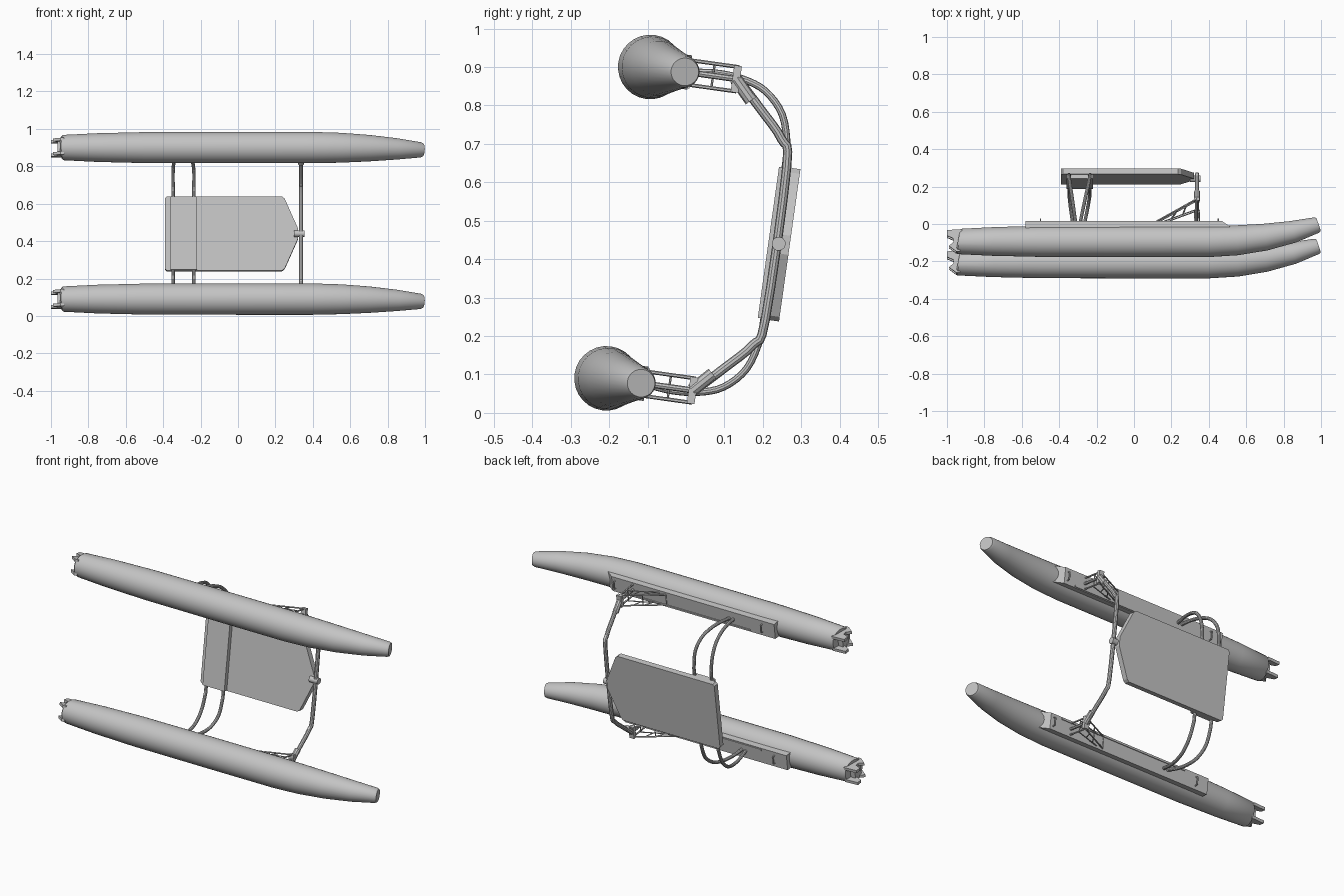
import bpy, bmesh, math
from mathutils import Matrix, Vector

if "Cube" in bpy.data.objects:
    bpy.data.objects.remove(bpy.data.objects["Cube"])

# Working frame: x forward, y across, z up; the whole boat lies on its side
TILT = Matrix.Translation((0, -0.15, 0.495)) @ Matrix.Rotation(math.radians(-98), 4, 'X')
HULL_Y = 0.409

grey = bpy.data.materials.new("plain_grey")
grey.use_nodes = True
grey.diffuse_color = (0.55, 0.55, 0.55, 1)
grey.node_tree.nodes["Principled BSDF"].inputs["Base Color"].default_value = (0.55, 0.55, 0.55, 1)


def finish(name, bm, smooth=True):
    bmesh.ops.recalc_face_normals(bm, faces=bm.faces)
    mesh = bpy.data.meshes.new(name)
    bm.to_mesh(mesh)
    bm.free()
    mesh.materials.append(grey)
    obj = bpy.data.objects.new(name, mesh)
    bpy.context.collection.objects.link(obj)
    obj.matrix_world = TILT
    if smooth:
        bpy.ops.object.select_all(action='DESELECT')
        obj.select_set(True)
        bpy.context.view_layer.objects.active = obj
        bpy.ops.object.shade_smooth_by_angle(angle=math.radians(35))
    return obj


def loft(bm, rings):
    loops = [[bm.verts.new(p) for p in ring] for ring in rings]
    n = len(loops[0])
    for a, b in zip(loops, loops[1:]):
        for i in range(n):
            bm.faces.new((a[i], a[(i + 1) % n], b[(i + 1) % n], b[i]))
    bm.faces.new(loops[0])
    bm.faces.new(loops[-1])


def box(bm, lo, hi):
    lo, hi = Vector(lo), Vector(hi)
    size = Matrix.Diagonal((*(hi - lo), 1))
    bmesh.ops.create_cube(bm, size=1, matrix=Matrix.Translation((lo + hi) / 2) @ size)


def prism(bm, outline, offset):
    loft(bm, [outline, [Vector(p) + Vector(offset) for p in outline]])


def tube(bm, points, radius, sides=10):
    pts = [Vector(p) for p in points]
    rings = []
    for i, p in enumerate(pts):
        t = (pts[min(i + 1, len(pts) - 1)] - pts[max(i - 1, 0)]).normalized()
        ref = Vector((1, 0, 0)) if abs(t.x) < 0.8 else Vector((0, 1, 0))
        a = t.cross(ref).normalized()
        b = t.cross(a)
        rings.append([p + radius * (math.cos(k * math.tau / sides) * a
                                    + math.sin(k * math.tau / sides) * b) for k in range(sides)])
    loft(bm, rings)


def rounded(points, steps=4):
    """Smooth path through the points (Catmull-Rom)."""
    p = [Vector(q) for q in points]
    p = [2 * p[0] - p[1]] + p + [2 * p[-1] - p[-2]]
    out = []
    for a, b, c, d in zip(p, p[1:], p[2:], p[3:]):
        for s in range(steps):
            t = s / steps
            out.append(0.5 * (2 * b + (c - a) * t + (2 * a - 5 * b + 4 * c - d) * t * t
                              + (3 * b - a - 3 * c + d) * t ** 3))
    return out + [p[-2]]


def mirrored(half):
    return half + [(x, -y, z) for x, y, z in reversed(half)]


# Hull stations: x, radius, centre height, forward lean of the section
STATIONS = [(-0.94, 0.062, 0, 0.2), (-0.932, 0.068, 0, 0.2), (-0.75, 0.077, 0, 0.1),
            (-0.5, 0.083, 0, 0), (0, 0.084, 0, 0), (0.4, 0.084, 0, 0),
            (0.55, 0.080, 0.006, -0.1), (0.7, 0.071, 0.023, -0.2),
            (0.85, 0.057, 0.052, -0.3), (0.975, 0.041, 0.088, -0.35), (0.986, 0.036, 0.091, -0.35)]

for side, label in ((-1, "upper"), (1, "lower")):
    cy = side * HULL_Y

    # Buoyant hull with upswept bow
    bm = bmesh.new()
    rings = []
    for x, r, z, lean in STATIONS:
        ring = []
        for k in range(28):
            a = k * math.tau / 28
            h = r * math.sin(a)
            ring.append((x + lean * h, cy + r * math.cos(a), z + h))
        rings.append(ring)
    loft(bm, rings)
    finish(label + "_hull", bm)

    # Stern bracket fins
    bm = bmesh.new()
    for y in (cy - 0.037, cy + 0.037):
        prism(bm, [(x, y - 0.008, z) for x, z in
                   ((-0.92, 0.06), (-1, 0.055), (-1, 0.025), (-0.965, 0.01),
                    (-0.965, -0.01), (-0.99, -0.03), (-0.95, -0.06), (-0.93, -0.06))], (0, 0.016, 0))
    box(bm, (-0.965, cy - 0.037, -0.03), (-0.93, cy + 0.037, 0.025))
    finish(label + "_stern_bracket", bm, False)

    # Deck board with a raised strip and end handles
    bm = bmesh.new()
    prism(bm, [(-0.58, cy - 0.045, 0.055), (0.54, cy - 0.045, 0.055),
               (0.47, cy - 0.045, 0.104), (-0.58, cy - 0.045, 0.104)], (0, 0.09, 0))
    box(bm, (-0.42, cy - side * 0.041, 0.1), (0.4, cy - side * 0.031, 0.109))
    for x in (-0.5, 0.45):
        tube(bm, [(x, cy - 0.025, 0.1), (x, cy - 0.02, 0.118),
                  (x, cy + 0.02, 0.118), (x, cy + 0.025, 0.1)], 0.004, 6)
    finish(label + "_deck_board", bm, False)

    # Lattice mount under the front beam
    bm = bmesh.new()
    for y in (cy - 0.032, cy + 0.032):
        tube(bm, [(0.12, y, 0.104), (0.335, y, 0.225)], 0.004, 6)
        tube(bm, [(0.335, y, 0.1), (0.335, y, 0.23)], 0.005, 6)
        tube(bm, [(0.16, y, 0.104), (0.325, y, 0.165)], 0.003, 6)
        tube(bm, [(0.2, y, 0.12), (0.23, y, 0.165)], 0.003, 6)
        tube(bm, [(0.26, y, 0.142), (0.28, y, 0.195)], 0.003, 6)
    for x, z in ((0.12, 0.106), (0.23, 0.165), (0.325, 0.165)):
        tube(bm, [(x, cy - 0.035, z), (x, cy + 0.035, z)], 0.003, 6)
    tube(bm, [(0.335, cy, 0.1), (0.335, cy, 0.23)], 0.008, 8)
    box(bm, (0.32, cy - 0.035, 0.216), (0.35, cy + 0.035, 0.236))
    tube(bm, [(0.337, cy, 0.225), (0.337, cy - side * 0.05, 0.272)], 0.017)
    finish(label + "_front_mount", bm)

# Front beam
bm = bmesh.new()
half = [(0.337, 0.405, 0.235), (0.337, 0.34, 0.3), (0.337, 0.27, 0.365), (0.337, 0.2, 0.388)]
tube(bm, rounded(mirrored(half)), 0.012)
finish("front_beam", bm)

# Pair of arched rear beams, meeting at each deck
for x_end, name in ((-0.347, "aft_arch"), (-0.236, "inner_arch")):
    bm = bmesh.new()
    half = []
    for y, z in ((0.409, 0.1), (0.417, 0.17), (0.412, 0.24), (0.389, 0.305),
                 (0.333, 0.358), (0.25, 0.382), (0.19, 0.384)):
        t = min(1, (z - 0.1) / 0.25)
        start = -0.3 + (0.012 if x_end > -0.3 else -0.012)
        half.append((start + (x_end - start) * t, y, z))
    tube(bm, rounded(mirrored(half)), 0.0095)
    finish(name, bm)

# Platform with pointed nose, under-box and nose fitting
bm = bmesh.new()
prism(bm, mirrored([(-0.39, 0.19, 0.392), (-0.38, 0.2, 0.392), (0.235, 0.2, 0.392),
                    (0.25, 0.188, 0.392), (0.322, 0.025, 0.392)]), (0, 0, 0.032))
finish("platform", bm, False)
bm = bmesh.new()
box(bm, (-0.36, -0.198, 0.368), (-0.22, 0.198, 0.394))
finish("platform_under_box", bm, False)
bm = bmesh.new()
tube(bm, [(0.3, 0, 0.395), (0.355, 0, 0.395)], 0.018, 14)
finish("nose_fitting", bm)
